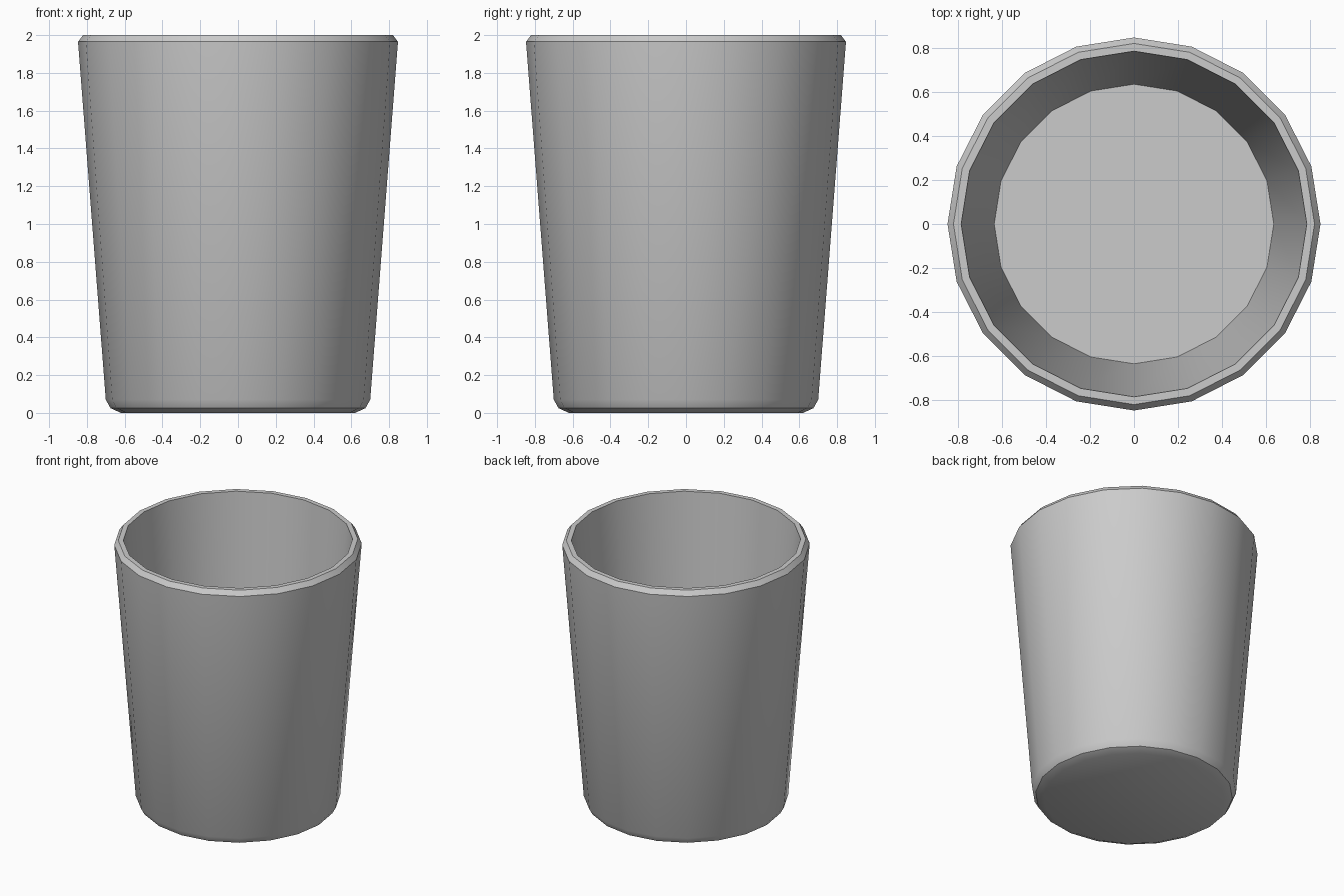
import bpy, bmesh, math

if "Cube" in bpy.data.objects:
    bpy.data.objects.remove(bpy.data.objects["Cube"])

SIDES = 20

# Cup profile (radius, height): underside -> outer wall -> rim -> inner floor
profile = [(0.62, 0.0), (0.675, 0.025), (0.70, 0.07), (0.847, 1.965),
           (0.82, 2.0), (0.785, 2.0), (0.635, 0.07)]

bm = bmesh.new()
rings = []
for r, z in profile:
    rings.append([bm.verts.new((r * math.cos(2 * math.pi * i / SIDES),
                                r * math.sin(2 * math.pi * i / SIDES), z))
                  for i in range(SIDES)])

# Walls between neighbouring rings
for a, b in zip(rings, rings[1:]):
    for i in range(SIDES):
        j = (i + 1) % SIDES
        bm.faces.new((a[i], a[j], b[j], b[i]))

# Underside and inner floor
bm.faces.new(rings[0][::-1])
bm.faces.new(rings[-1])
bmesh.ops.recalc_face_normals(bm, faces=bm.faces)

mesh = bpy.data.meshes.new("cup")
bm.to_mesh(mesh)
bm.free()
cup = bpy.data.objects.new("cup", mesh)
bpy.context.collection.objects.link(cup)

# Smooth walls, crisp rim and floor
bpy.context.view_layer.objects.active = cup
cup.select_set(True)
bpy.ops.object.shade_smooth_by_angle(angle=math.radians(30))
